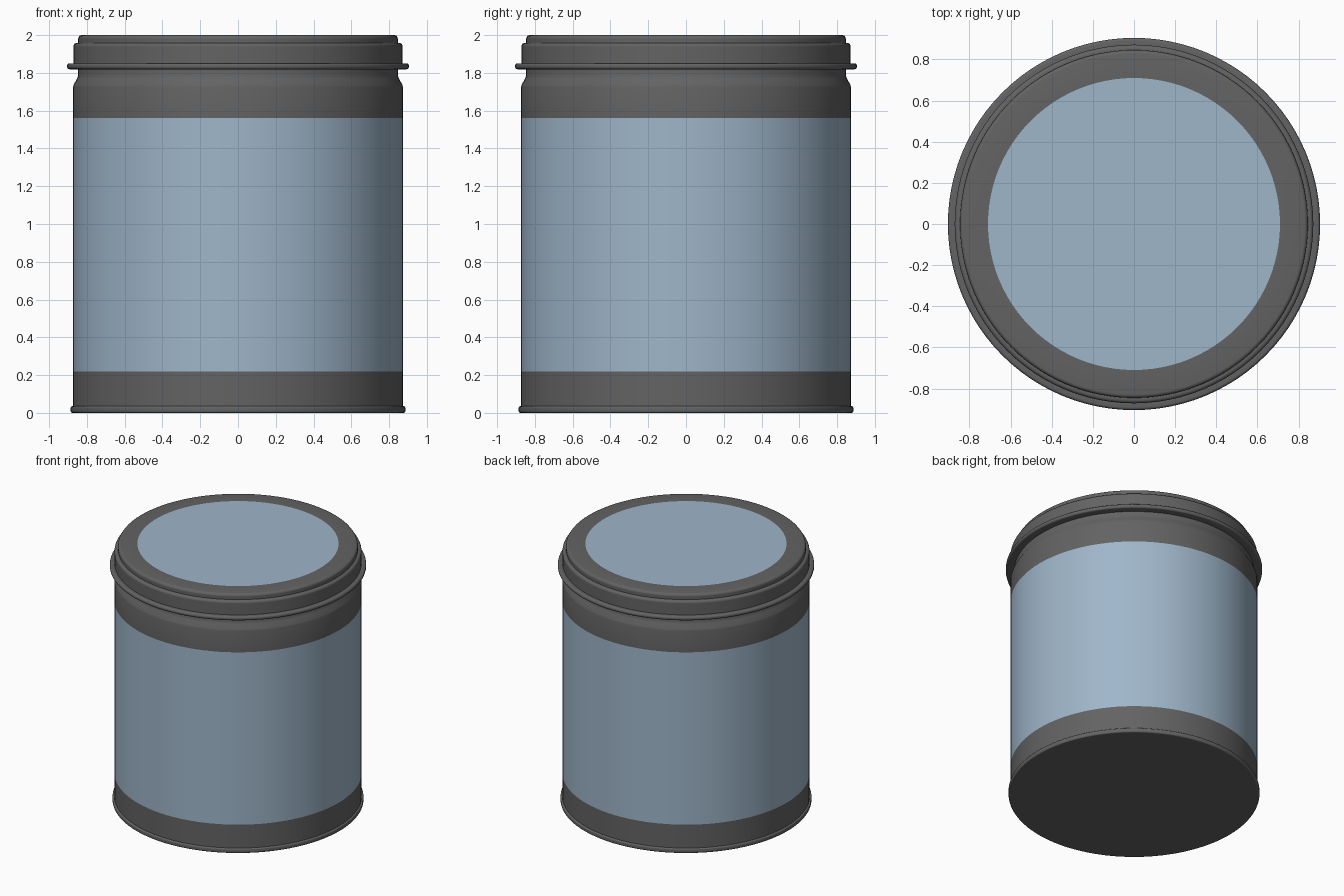
import bpy
import math

SIDES = 96

cube = bpy.data.objects.get("Cube")
if cube:
    bpy.data.objects.remove(cube, do_unlink=True)


def material(name, colour):
    mat = bpy.data.materials.new(name)
    mat.use_nodes = True
    mat.diffuse_color = colour
    mat.node_tree.nodes["Principled BSDF"].inputs["Base Color"].default_value = colour
    return mat


grey = material("dark_grey_metal", (0.125, 0.125, 0.125, 1))
blue = material("pale_blue_label", (0.345, 0.468, 0.59, 1))


def lathe(name, profile, is_blue):
    """Spin (radius, height) points about z; zero-radius ends become flat caps."""
    verts, faces, rings = [], [], []
    for r, z in profile:
        rings.append(len(verts))
        for i in range(SIDES):
            a = math.tau * i / SIDES
            verts.append((r * math.cos(a), r * math.sin(a), z))
    for low, high in zip(rings, rings[1:]):
        for i in range(SIDES):
            j = (i + 1) % SIDES
            faces.append((low + i, low + j, high + j, high + i))
    faces.append(tuple(reversed(range(SIDES))))
    faces.append(tuple(range(rings[-1], rings[-1] + SIDES)))
    mesh = bpy.data.meshes.new(name)
    mesh.from_pydata(verts, [], faces)
    mesh.materials.append(grey)
    mesh.materials.append(blue)
    for face in mesh.polygons:
        face.material_index = int(is_blue(face))
    obj = bpy.data.objects.new(name, mesh)
    bpy.context.collection.objects.link(obj)
    bpy.ops.object.select_all(action='DESELECT')
    obj.select_set(True)
    bpy.context.view_layer.objects.active = obj
    bpy.ops.object.shade_smooth_by_angle(angle=math.radians(35))
    return obj


def fillet(r, z, size, start, steps=4):
    """Quarter-round points centred on (r, z), turning 90 degrees from start."""
    angles = [math.radians(start + 90 * k / steps) for k in range(steps + 1)]
    return [(r + size * math.cos(a), z + size * math.sin(a)) for a in angles]


# Can body: rolled base rim, straight wall with a label band, tapered neck
body = ([(0.875, 0)] + fillet(0.876, 0.01, 0.01, -90)
        + fillet(0.876, 0.026, 0.01, 0)
        + [(0.873, 0.036), (0.873, 0.218), (0.873, 1.56), (0.873, 1.725),
           (0.870, 1.738), (0.852, 1.77), (0.847, 1.785), (0.847, 1.82)])
lathe("can_body", body,
      lambda f: 0.22 < f.center.z < 1.56 and abs(f.normal.z) < 0.5)

# Lid: flared lip, side wall, stepped rim and flat top with a round label
lid = ([(0.84, 1.819)] + fillet(0.891, 1.833, 0.014, -90)
       + fillet(0.891, 1.837, 0.014, 0)
       + [(0.872, 1.851), (0.872, 1.938)] + fillet(0.854, 1.94, 0.018, 0)
       + [(0.846, 1.958), (0.846, 1.982)] + fillet(0.828, 1.982, 0.018, 0)
       + [(0.71, 2.0)])
lathe("lid", lid, lambda f: f.normal.z > 0.9 and len(f.vertices) > 4)
